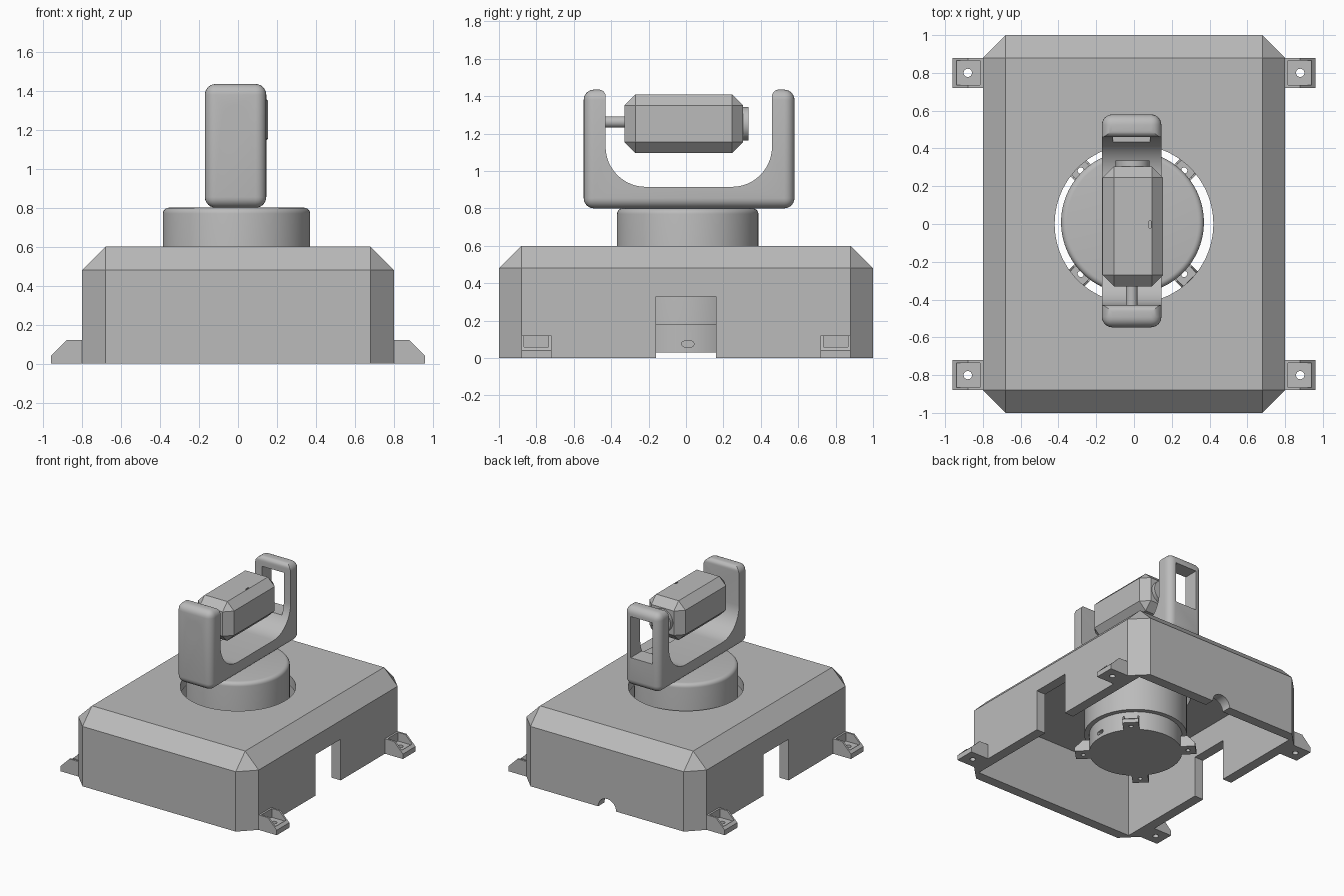
import bpy, bmesh
from math import sin, cos, pi, radians
from mathutils import Matrix, Vector

cube = bpy.data.objects.get("Cube")
if cube:
    bpy.data.objects.remove(cube, do_unlink=True)

grey = bpy.data.materials.new("plain_grey")
grey.use_nodes = True
tone = (0.5, 0.5, 0.5, 1)
grey.diffuse_color = tone
grey.node_tree.nodes["Principled BSDF"].inputs["Base Color"].default_value = tone


def finish(name, bm):
    bmesh.ops.recalc_face_normals(bm, faces=bm.faces)
    mesh = bpy.data.meshes.new(name)
    bm.to_mesh(mesh)
    bm.free()
    mesh.materials.append(grey)
    ob = bpy.data.objects.new(name, mesh)
    bpy.context.collection.objects.link(ob)
    return ob


def box(name, lo, hi, bevel=0, segs=1, keep=lambda e: True):
    bm = bmesh.new()
    bmesh.ops.create_cube(bm, size=1)
    lo, hi = Vector(lo), Vector(hi)
    for v in bm.verts:
        v.co = (lo + hi) / 2 + v.co * (hi - lo)
    if bevel:
        bmesh.ops.bevel(bm, geom=[e for e in bm.edges if keep(e)], offset=bevel,
                        segments=segs, profile=0.5, affect='EDGES')
    return finish(name, bm)


def cylinder(name, start, axis, radius, length, sides=64, bevel=0):
    bm = bmesh.new()
    bmesh.ops.create_cone(bm, cap_ends=True, segments=sides, radius1=radius,
                          radius2=radius, depth=length)
    if bevel:
        top = [e for e in bm.edges if all(v.co.z > 0 for v in e.verts)]
        bmesh.ops.bevel(bm, geom=top, offset=bevel, segments=5, profile=0.5, affect='EDGES')
    turn = Vector(axis).to_track_quat('Z', 'Y').to_matrix().to_4x4()
    middle = Vector(start) + Vector(axis) * length / 2
    bm.transform(Matrix.Translation(middle) @ turn)
    return finish(name, bm)


def prism(name, points, lift, push):
    """Extrude a 2D outline; lift turns each 2D point into 3D."""
    bm = bmesh.new()
    face = bm.faces.new([bm.verts.new(lift(*p)) for p in points])
    ext = bmesh.ops.extrude_face_region(bm, geom=[face])
    moved = [g for g in ext["geom"] if isinstance(g, bmesh.types.BMVert)]
    bmesh.ops.translate(bm, verts=moved, vec=push)
    return finish(name, bm)


def cut(ob, *cutters):
    bpy.context.view_layer.objects.active = ob
    for c in cutters:
        m = ob.modifiers.new("cut", 'BOOLEAN')
        m.operation, m.solver, m.object = 'DIFFERENCE', 'EXACT', c
        bpy.ops.object.modifier_apply(modifier=m.name)
        bpy.data.objects.remove(c, do_unlink=True)
    return ob


def arc(cy, cz, r, a0, a1, n=12):
    angles = [radians(a0 + (a1 - a0) * i / n) for i in range(n + 1)]
    return [(cy + r * cos(a), cz + r * sin(a)) for a in angles]


# Chamfered housing shell, open underneath
housing = box("housing", (-.8, -1, 0), (.8, 1, .6), .12, 1,
              lambda e: max(v.co.z for v in e.verts) > .5)
cut(housing,
    box("c", (-.72, -.92, -.1), (.72, .92, .52)),
    cylinder("c", (0, 0, .4), (0, 0, 1), .42, .4, 96),
    box("c", (-1, -.16, -.1), (1, .16, .33)),
    cylinder("c", (0, .85, 0), (0, 1, 0), .08, .3, 32))

# Screw foot: wedge with a pocket and a screw hole, pointing to +x
foot = prism("housing_foot", [(0, 0), (.16, 0), (.16, .04), (.08, .12), (0, .12)],
             lambda x, z: (x, -.08, z), (0, .16, 0))
cut(foot,
    box("c", (.015, -.065, .05), (.14, .065, .3)),
    cylinder("c", (.08, 0, -.1), (0, 0, 1), .022, .3, 24))


def place_foot(ob, x, y, z, angle, size):
    ob.location = (x, y, z)
    ob.rotation_euler.z = angle
    ob.scale = size


first = True
for sx in (1, -1):
    for sy in (1, -1):
        ob = foot if first else foot.copy()
        if not first:
            bpy.context.collection.objects.link(ob)
        first = False
        place_foot(ob, sx * .8, sy * .8, 0, 0 if sx > 0 else pi, (1, 1, 1))

# Motor base with a cable port and four screw lugs
CX, CY = -.008, .009
base = cylinder("motor_base", (CX, CY, .03), (0, 0, 1), .342, .15, 96)
cut(base, box("c", (.2, -.022, .06), (.5, .042, .09), .012, 3,
              lambda e: abs(e.verts[0].co.x - e.verts[1].co.x) > .1))
for i in range(4):
    a = pi / 4 + i * pi / 2
    lug = foot.copy()
    lug.name = "base_lug"
    bpy.context.collection.objects.link(lug)
    place_foot(lug, CX + .33 * cos(a), CY + .33 * sin(a), .03, a, (.72, .75, .75))

# Turntable drum
cylinder("turntable", (CX, CY, .18), (0, 0, 1), .378, .62, 96, .03)

# Fork: rounded block with a U-shaped gap
fork = box("fork", (-.17, -.547, .8), (.145, .58, 1.435), .055, 6)
y0, y1, floor, top, r, lip = -.43, .46, .915, 1.435, .215, .035
gap = (arc(y0 + r, floor + r, r, 180, 270) + arc(y1 - r, floor + r, r, 270, 360)
       + arc(y1 + lip, top - lip, lip, 180, 90, 6) + [(y1 + lip, 1.6), (y0 - lip, 1.6)]
       + arc(y0 - lip, top - lip, lip, 90, 0, 6))
AXIS_X, AXIS_Z = -.0125, 1.262
cut(fork,
    prism("c", gap, lambda y, z: (-.4, y, z), (.8, 0, 0)),
    box("c", (-.11, .4, 1.03), (.085, .7, 1.36)),
    cylinder("c", (AXIS_X, -.6, AXIS_Z), (0, 1, 0), .07, .11, 40),
    cylinder("c", (AXIS_X, -.6, AXIS_Z), (0, 1, 0), .031, .3, 32))

# Pivot rod between the fork and the head
cylinder("pivot_rod", (AXIS_X, -.46, AXIS_Z), (0, 1, 0), .03, .16, 32)

# Chamfered head with a round side recess and a small top slot
head = box("head", (-.166, -.33, 1.095), (.154, .305, 1.41), .06)
cut(head,
    cylinder("c", (.09, -.14, 1.25), (1, 0, 0), .05, .2, 32),
    box("c", (.079, -.02, 1.395), (.09, .015, 1.5)))

# Lens disc on the back of the head
cylinder("lens", (-.007, .29, 1.252), (0, 1, 0), .09, .045, 48)

# Smooth curved surfaces, keep hard edges
bpy.ops.object.select_all(action='DESELECT')
for ob in bpy.context.scene.objects:
    if ob.type == 'MESH' and grey.name in ob.data.materials:
        ob.select_set(True)
        bpy.context.view_layer.objects.active = ob
bpy.ops.object.shade_smooth_by_angle(angle=radians(30))
